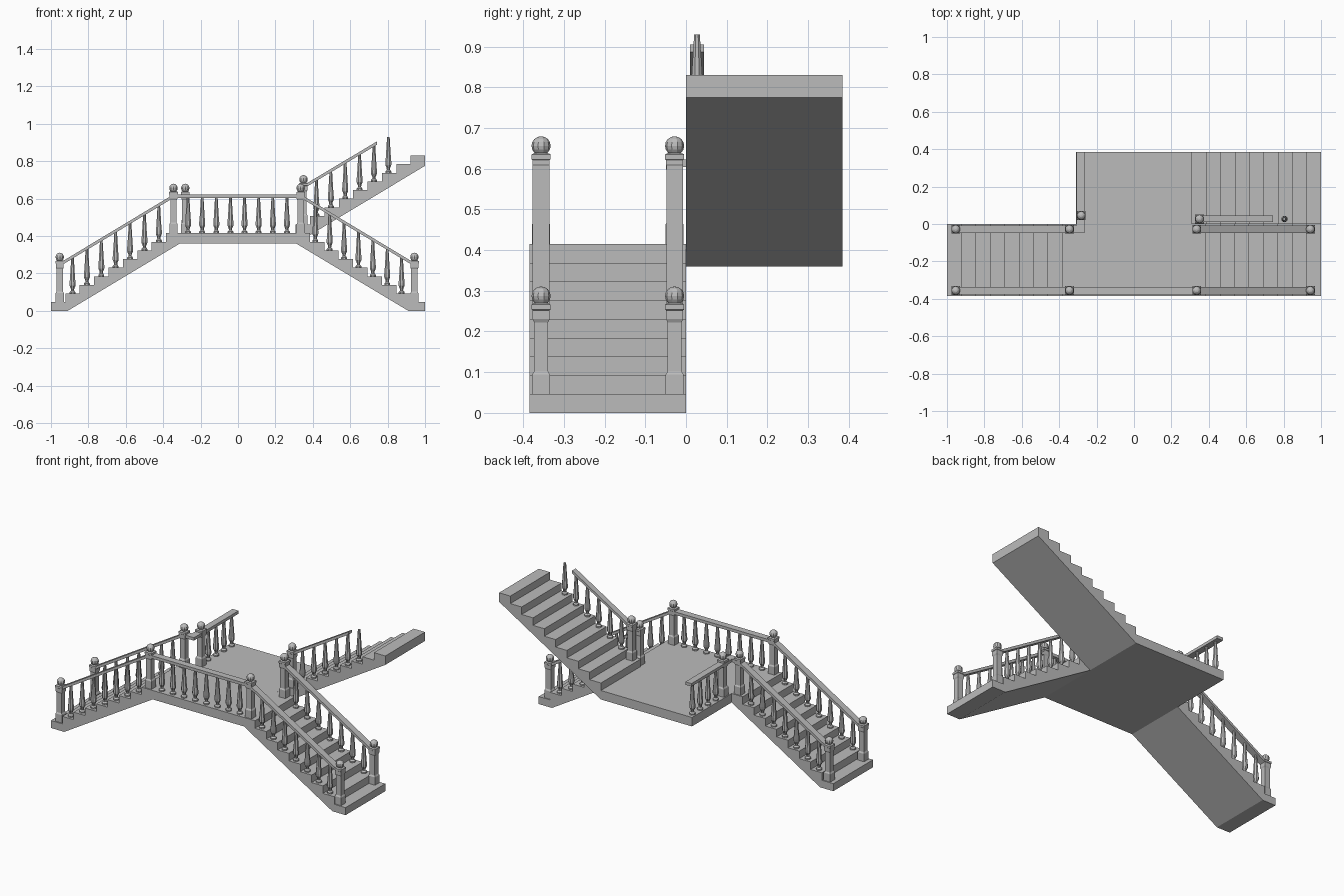
import bpy, bmesh, math
from mathutils import Matrix, Vector

cube = bpy.data.objects.get("Cube")
if cube:
    bpy.data.objects.remove(cube)

stone = bpy.data.materials.new("grey stone")
stone.use_nodes = True
COLOUR = (0.5, 0.5, 0.5, 1)
stone.diffuse_color = COLOUR
stone.node_tree.nodes["Principled BSDF"].inputs["Base Color"].default_value = COLOUR

STEPS = 9
RUN, RISE = 0.0769, 0.0461
FLOOR, UNDER = 0.415, 0.36
HALF = 0.385
RAIL_W, RAIL_T, RAIL_UP = 0.041, 0.018, 0.207


def add(name, mesh, loc=(0, 0, 0)):
    obj = bpy.data.objects.new(name, mesh)
    obj.location = loc
    bpy.context.scene.collection.objects.link(obj)
    return obj


def finish(bm, name):
    bmesh.ops.recalc_face_normals(bm, faces=bm.faces)
    mesh = bpy.data.meshes.new(name)
    bm.to_mesh(mesh)
    bm.free()
    mesh.materials.append(stone)
    return mesh


def prism(name, profile, y0, y1):
    """Extrude an (x, z) outline along y."""
    bm = bmesh.new()
    face = bm.faces.new([bm.verts.new((x, y0, z)) for x, z in profile])
    new = bmesh.ops.extrude_face_region(bm, geom=[face])["geom"]
    verts = [v for v in new if isinstance(v, bmesh.types.BMVert)]
    bmesh.ops.translate(bm, verts=verts, vec=(0, y1 - y0, 0))
    return add(name, finish(bm, name))


def loft(bm, profile, sides, turn=0.0):
    """Stack rings of (radius, z) into a closed turned shape."""
    rings = []
    for r, z in profile:
        angles = [turn + 2 * math.pi * i / sides for i in range(sides)]
        rings.append([bm.verts.new((r * math.cos(a), r * math.sin(a), z)) for a in angles])
    for low, high in zip(rings, rings[1:]):
        for i in range(sides):
            j = (i + 1) % sides
            bm.faces.new((low[i], low[j], high[j], high[i]))
    bm.faces.new(rings[0])
    bm.faces.new(rings[-1])


def stairs(x, z, direction):
    """Stepped outline climbing from (x, z)."""
    points = []
    for i in range(STEPS):
        z += RISE
        points += [(x, z), (x + direction * RUN, z)]
        x += direction * RUN
    return points


# Front half: two flights meeting at the landing
left = stairs(-1, 0, 1)[:-1]
right = [(-x, z) for x, z in reversed(left)]
prism("front_flights_and_landing",
      [(-1, 0)] + left + right + [(1, 0), (0.91, 0), (0.31, UNDER), (-0.31, UNDER), (-0.91, 0)],
      -HALF, 0)

# Back half: landing with the upper flight
upper = stairs(0.308, FLOOR, 1)
prism("back_landing_and_upper_flight",
      [(-0.31, UNDER), (-0.31, FLOOR), (0.308, FLOOR)] + upper + [(1, 0.775), (0.31, UNDER)],
      0, HALF)

# Newel post: square blocks, recessed shaft, cap and ball
bm = bmesh.new()
R = math.sqrt(0.5)
loft(bm, [(0.044 * R, 0), (0.044 * R, 0.048), (0.034 * R, 0.056), (0.034 * R, 0.176),
          (0.042 * R, 0.184), (0.042 * R, 0.206), (0.047 * R, 0.208), (0.047 * R, 0.22),
          (0.03 * R, 0.224)], 4, math.pi / 4)
bmesh.ops.create_uvsphere(bm, u_segments=10, v_segments=8, radius=0.0235,
                          matrix=Matrix.Translation((0, 0, 0.241)))
post_mesh = finish(bm, "newel_post")

# Baluster: turned foot, bulb and long taper
bm = bmesh.new()
loft(bm, [(0.017, 0), (0.017, 0.008), (0.009, 0.016), (0.01, 0.026), (0.0175, 0.042),
          (0.0175, 0.056), (0.0145, 0.085), (0.008, 0.185), (0.008, 0.192)], 8, math.pi / 8)
baluster_mesh = finish(bm, "baluster")


def post(name, x, y, z):
    add(name + "_post", post_mesh, (x, y, z))


def baluster(name, x, y, z):
    add(name + "_baluster", baluster_mesh, (x, y, z))


def rail(name, x0, z0, x1, z1, y, width=RAIL_W):
    """Straight or sloping handrail, given by its top edge."""
    prism(name + "_rail", [(x0, z0), (x1, z1), (x1, z1 - RAIL_T), (x0, z0 - RAIL_T)],
          y - width / 2, y + width / 2)


FRONT_Y, INNER_Y = -0.356, -0.028
RAIL_TOP = FLOOR + RAIL_UP

# Railings on both sides of the two lower flights
for side, sign, shift in (("left", 1, 0.01), ("right", -1, 0.0)):
    low_x, high_x = sign * (0.953 - shift), sign * (0.345 - shift)
    for row, y in (("front", FRONT_Y), ("inner", INNER_Y)):
        name = side + "_" + row
        post(name + "_lower", low_x, y, RISE)
        post(name + "_upper", high_x, y, FLOOR)
        rail(name, low_x, 0.256, high_x, RAIL_TOP, y)
        for i in range(1, 8):
            x = sign * (1 - shift - RUN * (i + 0.5))
            baluster(name, x, y, RISE * (i + 1))

# Landing front railing
rail("landing_front", -0.345, RAIL_TOP, 0.335, RAIL_TOP, FRONT_Y)
for i in range(8):
    baluster("landing_front", -0.267 + 0.0755 * i, FRONT_Y, FLOOR)

# Landing side railing with its corner return
SIDE_X = -0.286
post("landing_side", -0.282, 0.045, FLOOR)
rail("landing_corner", -0.345, RAIL_TOP, SIDE_X - RAIL_W / 2, RAIL_TOP, INNER_Y)
rail("landing_side", SIDE_X - RAIL_W / 2, RAIL_TOP, SIDE_X + RAIL_W / 2, RAIL_TOP,
     (HALF + INNER_Y - RAIL_W / 2) / 2, HALF - INNER_Y + RAIL_W / 2)
for i in range(4):
    baluster("landing_side", SIDE_X, 0.12 + 0.0755 * i, FLOOR)

# Upper flight railing, with the last baluster past the rail end
UPPER_Y = 0.027
post("upper_flight", 0.35, UPPER_Y, FLOOR + RISE)
rail("upper_flight", 0.35, 0.671, 0.742, 0.905, UPPER_Y, 0.035)
for i in range(1, 7):
    baluster("upper_flight", 0.308 + RUN * (i + 0.5) - 0.004, UPPER_Y, FLOOR + RISE * (i + 1))
